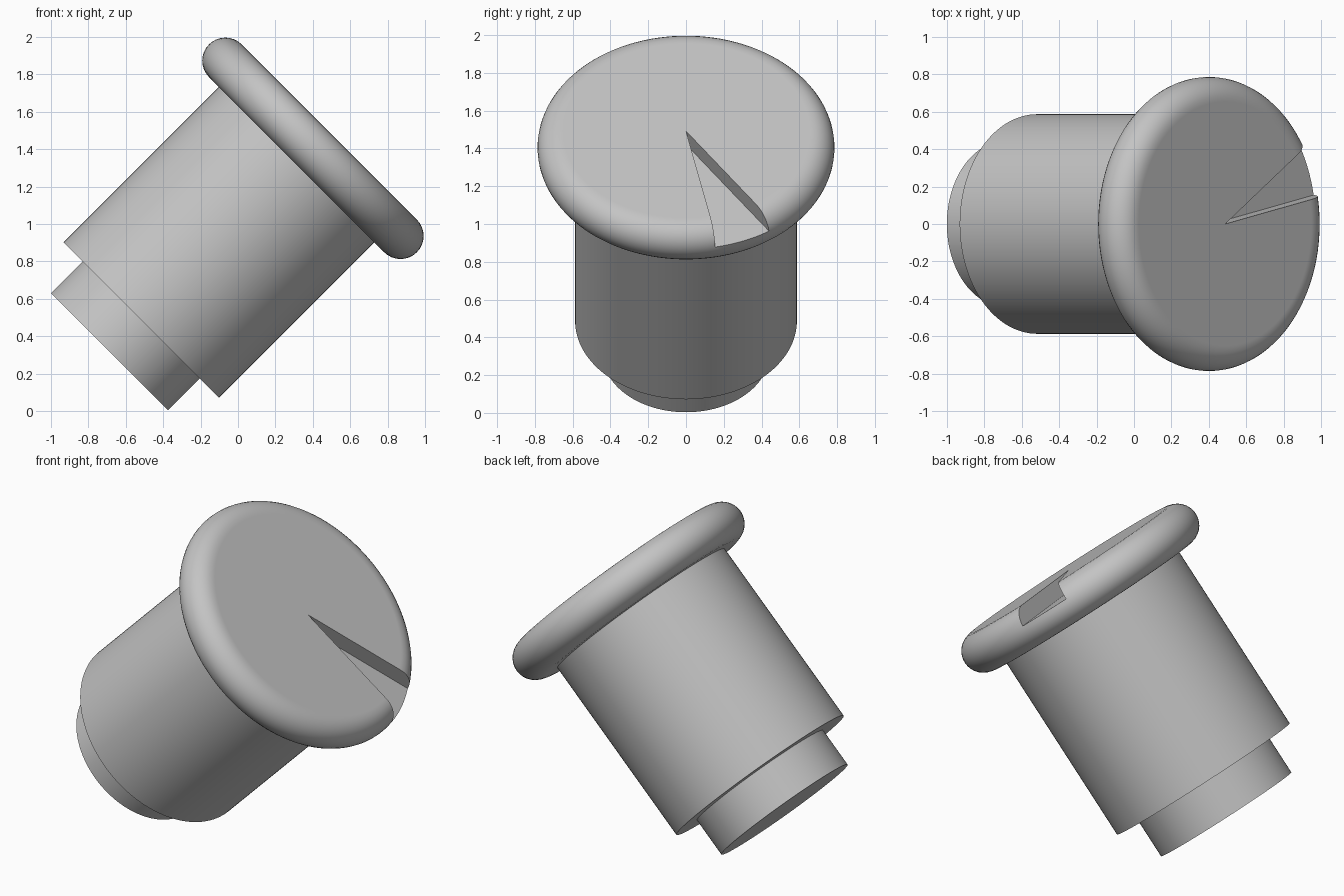
import bpy, bmesh, math
from mathutils import Matrix, Vector

cube = bpy.data.objects.get("Cube")
if cube:
    bpy.data.objects.remove(cube, do_unlink=True)

SEGMENTS = 128

# Material
grey = bpy.data.materials.new("light_grey")
grey.use_nodes = True
colour = (0.55, 0.55, 0.55, 1)
grey.diffuse_color = colour
grey.node_tree.nodes["Principled BSDF"].inputs["Base Color"].default_value = colour

# Everything is turned about one axis, tilted 45 degrees toward +x
TILT = Matrix.Translation((-0.502, 0, 0.502)) @ Matrix.Rotation(math.radians(45), 4, 'Y')


def add_object(name, bm):
    bmesh.ops.recalc_face_normals(bm, faces=bm.faces)
    mesh = bpy.data.meshes.new(name)
    bm.to_mesh(mesh)
    bm.free()
    mesh.materials.append(grey)
    obj = bpy.data.objects.new(name, mesh)
    obj.matrix_world = TILT
    bpy.context.collection.objects.link(obj)
    return obj


def revolve(name, profile):
    bm = bmesh.new()
    verts = [bm.verts.new((r, 0, z)) for r, z in profile]
    edges = [bm.edges.new(pair) for pair in zip(verts, verts[1:])]
    bmesh.ops.spin(bm, geom=verts + edges, cent=(0, 0, 0), axis=(0, 0, 1),
                   angle=math.tau, steps=SEGMENTS, use_duplicate=False)
    bmesh.ops.remove_doubles(bm, verts=bm.verts, dist=1e-5)
    return add_object(name, bm)


def cylinder(name, radius, bottom, top):
    return revolve(name, [(0, bottom), (radius, bottom), (radius, top), (0, top)])


def smooth(obj):
    bpy.ops.object.select_all(action='DESELECT')
    obj.select_set(True)
    bpy.context.view_layer.objects.active = obj
    bpy.ops.object.shade_smooth_by_angle(angle=math.radians(30))


# Plug and main body
BODY_BOTTOM, BODY_TOP = -0.021, 1.153
plug = cylinder("lower_plug", 0.443, -0.262, BODY_BOTTOM)
body = cylinder("main_body", 0.587, BODY_BOTTOM, BODY_TOP)

# Cap with a fully rounded rim
CAP_RADIUS, RIM = 0.786, 0.1235
flat = CAP_RADIUS - RIM
middle = BODY_TOP + RIM
cap_top = middle + RIM
rim = [(flat + RIM * math.cos(a), middle + RIM * math.sin(a))
       for a in (math.pi * (i / 16 - 0.5) for i in range(17))]
cap = revolve("round_cap", [(0, BODY_TOP), (flat - 0.01, BODY_TOP)] + rim
              + [(flat - 0.01, cap_top), (0, cap_top)])

# Wedge-shaped notch from the cap centre out through the rim
bm = bmesh.new()
corners = [Vector((0, 0, 0))] + [
    Vector((math.cos(math.radians(a)), math.sin(math.radians(a)), 0))
    for a in (11.4, 34.1)]
floor = Vector((0, 0, cap_top - 0.1))
face = bm.faces.new([bm.verts.new(c + floor) for c in corners])
raised = bmesh.ops.extrude_face_region(bm, geom=[face])["geom"]
bmesh.ops.translate(bm, vec=(0, 0, 0.3),
                    verts=[v for v in raised if isinstance(v, bmesh.types.BMVert)])
cutter = add_object("notch_cutter", bm)
cutter.hide_render = True

cut = cap.modifiers.new("notch", 'BOOLEAN')
cut.operation = 'DIFFERENCE'
cut.solver = 'EXACT'
cut.object = cutter
bpy.context.view_layer.update()
bpy.context.view_layer.objects.active = cap
bpy.ops.object.modifier_apply(modifier=cut.name)
bpy.data.objects.remove(cutter, do_unlink=True)

for part in (plug, body, cap):
    smooth(part)
